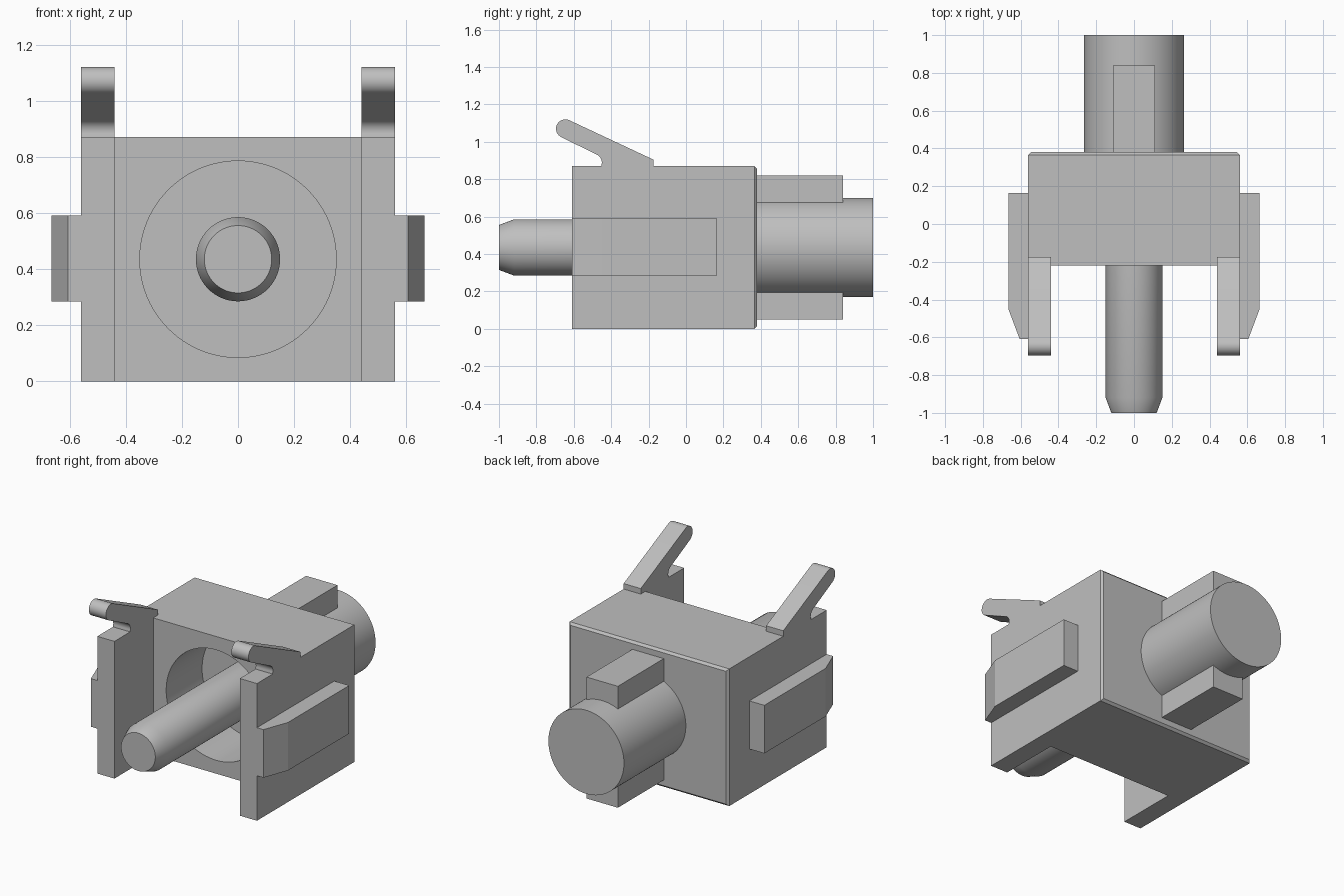
import bpy, bmesh, math
from mathutils import Matrix, Vector

cube = bpy.data.objects.get("Cube")
if cube:
    bpy.data.objects.remove(cube, do_unlink=True)

GREY = (0.52, 0.52, 0.52, 1)
grey = bpy.data.materials.new("plain grey")
grey.use_nodes = True
grey.diffuse_color = GREY
grey.node_tree.nodes["Principled BSDF"].inputs["Base Color"].default_value = GREY

AXIS_Z = 0.435      # height of the shared pin, bore and barrel axis
HALF_W = 0.56       # half width of the housing
ARM_IN = 0.44       # inner face of the side arms
HEIGHT = 0.87
BACK = 0.38


def finish(bm, name, smooth=False):
    bmesh.ops.recalc_face_normals(bm, faces=bm.faces)
    mesh = bpy.data.meshes.new(name)
    bm.to_mesh(mesh)
    bm.free()
    obj = bpy.data.objects.new(name, mesh)
    bpy.context.collection.objects.link(obj)
    mesh.materials.append(grey)
    bpy.ops.object.select_all(action='DESELECT')
    obj.select_set(True)
    bpy.context.view_layer.objects.active = obj
    if smooth:
        bpy.ops.object.shade_smooth_by_angle(angle=math.radians(25))
    return obj


def prism(points, offset):
    """Extrude a closed outline of 3D points along an offset."""
    bm = bmesh.new()
    face = bm.faces.new([bm.verts.new(p) for p in points])
    new = bmesh.ops.extrude_face_region(bm, geom=[face])["geom"]
    bmesh.ops.translate(bm, vec=offset,
                        verts=[v for v in new if isinstance(v, bmesh.types.BMVert)])
    return bm


def box(name, x0, x1, y0, y1, z0, z1):
    outline = [(x0, y0, z0), (x1, y0, z0), (x1, y1, z0), (x0, y1, z0)]
    return finish(prism(outline, (0, 0, z1 - z0)), name)


def turned(name, profile, sides=96):
    """Solid of revolution about the y axis from (y, radius) steps."""
    bm = bmesh.new()
    rings = []
    for y, r in profile:
        angles = [2 * math.pi * i / sides for i in range(sides)]
        rings.append([bm.verts.new((r * math.cos(a), y, AXIS_Z + r * math.sin(a)))
                      for a in angles])
    for a, b in zip(rings, rings[1:]):
        for i in range(sides):
            j = (i + 1) % sides
            bm.faces.new((a[i], a[j], b[j], b[i]))
    bm.faces.new(rings[0])
    bm.faces.new(rings[-1])
    return finish(bm, name, smooth=True)


# Housing: U-shaped block with two forward arms and a chamfered back
half = [(HALF_W, BACK), (HALF_W, -0.61), (ARM_IN, -0.61), (ARM_IN, -0.22)]
outline = half + [(-x, y) for x, y in reversed(half)]
bm = prism([(x, y, 0) for x, y in outline], (0, 0, HEIGHT))
rear_edges = [e for e in bm.edges if all(v.co.y > BACK - 0.001 for v in e.verts)]
bmesh.ops.bevel(bm, geom=rear_edges, offset=0.014, segments=1, affect='EDGES')
housing = finish(bm, "housing")

# Blind round bore in the front wall
cutter = turned("bore_cutter", [(-0.4, 0.35), (0.14, 0.35)])
cutter.hide_render = True
cut = housing.modifiers.new("bore", 'BOOLEAN')
cut.operation = 'DIFFERENCE'
cut.solver = 'EXACT'
cut.object = cutter
bpy.ops.object.select_all(action='DESELECT')
housing.select_set(True)
bpy.context.view_layer.objects.active = housing
bpy.ops.object.modifier_apply(modifier="bore")
bpy.data.objects.remove(cutter, do_unlink=True)
bpy.ops.object.shade_smooth_by_angle(angle=math.radians(25))

# Centre pin with tapered tip, rear barrel and its keys
turned("centre_pin", [(-1, 0.12), (-0.92, 0.15), (0.15, 0.15)])
turned("rear_barrel", [(BACK - 0.02, 0.265), (1, 0.265)])
box("upper_key", -0.11, 0.11, BACK - 0.01, 0.84, AXIS_Z + 0.2, 0.82)
box("lower_key", -0.11, 0.11, BACK - 0.01, 0.84, 0.05, AXIS_Z - 0.2)

# Latch outline in the y-z plane: slanted arm with round tip and filleted root
tip = Vector((-0.645, 1.07))
latch = [(-0.175, HEIGHT - 0.01), (-0.175, 0.905)]
for i in range(17):
    a = math.radians(64.6 + 180 * i / 16)
    latch.append((tip.x + 0.05 * math.cos(a), tip.y + 0.05 * math.sin(a)))
root = Vector((-0.495, 0.89))
for i in range(9):
    a = math.radians(64.6 - 84.6 * i / 8)
    latch.append((root.x + 0.045 * math.cos(a), root.y + 0.045 * math.sin(a)))
latch.append((-0.453, HEIGHT - 0.01))

# Side rails and latches, one pair per side
rail = [(0.55, -0.61), (0.605, -0.61), (0.665, -0.45), (0.665, 0.165), (0.55, 0.165)]
for side, s in (("left", 1), ("right", -1)):
    finish(prism([(s * x, y, 0.285) for x, y in rail], (0, 0, 0.305)), side + "_rail")
    finish(prism([(s * ARM_IN, y, z) for y, z in latch],
                 (s * (HALF_W - ARM_IN), 0, 0)), side + "_latch", smooth=True)
